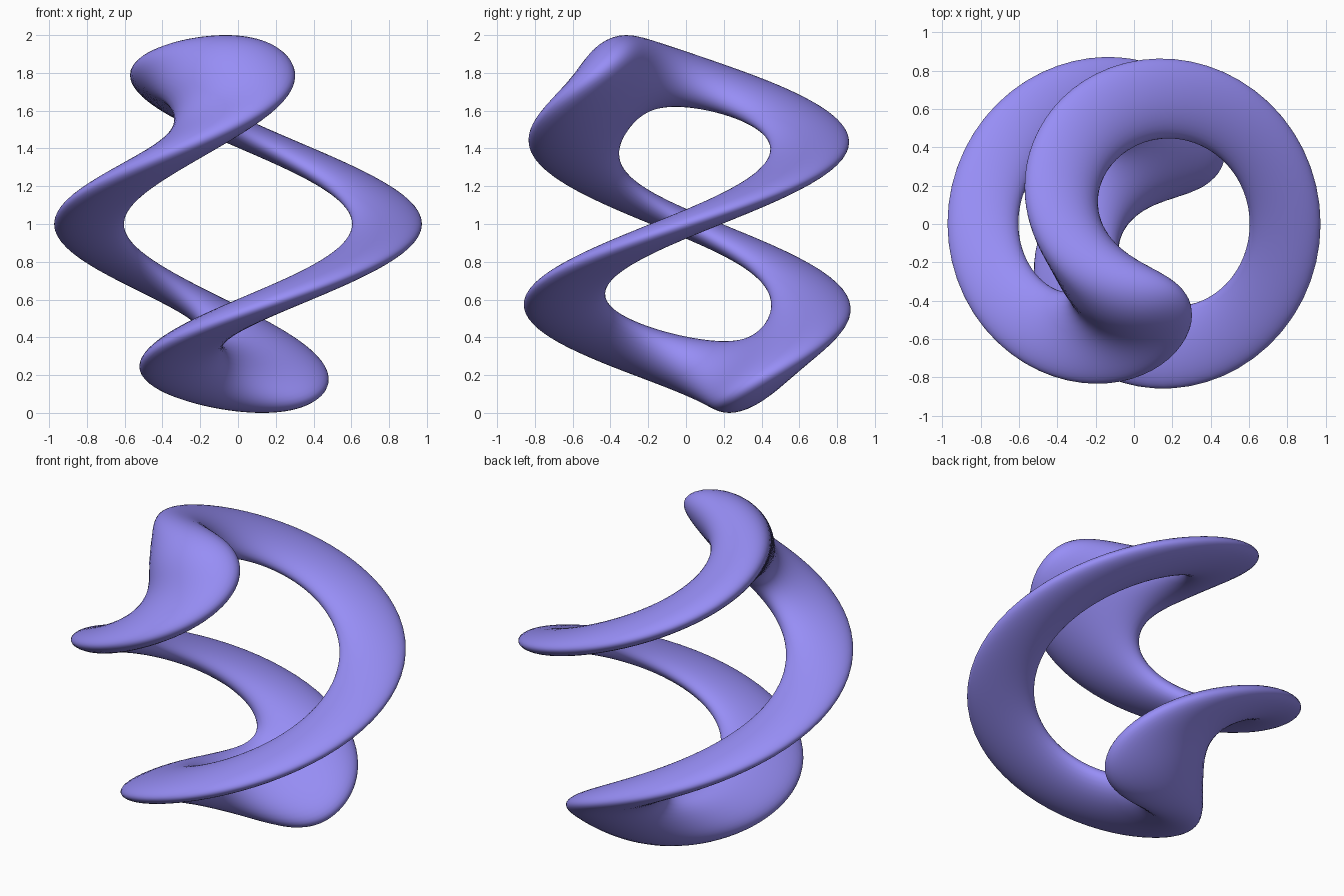
import bpy
import math
from mathutils import Matrix, Vector

if "Cube" in bpy.data.objects:
    bpy.data.objects.remove(bpy.data.objects["Cube"])

# Round ring, stood upright and twisted one full turn about the z axis
bpy.ops.mesh.primitive_torus_add(major_segments=192, minor_segments=40,
                                 major_radius=0.81, minor_radius=0.19)
ring = bpy.context.object
ring.name = "twisted_ring"

for v in ring.data.vertices:
    # stand the ring up in the xz plane
    x, y, h = v.co.x * 0.974, -v.co.z, v.co.y
    # slide the tube sections near the two ends off the axis, in opposite directions
    a = math.atan2(abs(h), x)
    if h > 0:
        lean = max(0, math.sin(a - math.radians(12))) ** 3.3
        x, y = x + 0.07 * lean, y + 0.34 * lean
    else:
        lean = max(0, math.sin(a - math.radians(4))) ** 3.3
        x, y = x - 0.13 * lean, y - 0.23 * lean
    # twist
    p = Matrix.Rotation(math.pi * h, 3, 'Z') @ Vector((x, y, 0))
    v.co = (p.x, p.y, h + 1)

bpy.ops.object.shade_smooth()

# Violet finish
violet = bpy.data.materials.new("violet")
violet.diffuse_color = (0.31, 0.27, 0.92, 1)
violet.use_nodes = True
violet.node_tree.nodes["Principled BSDF"].inputs["Base Color"].default_value = violet.diffuse_color
ring.data.materials.append(violet)
